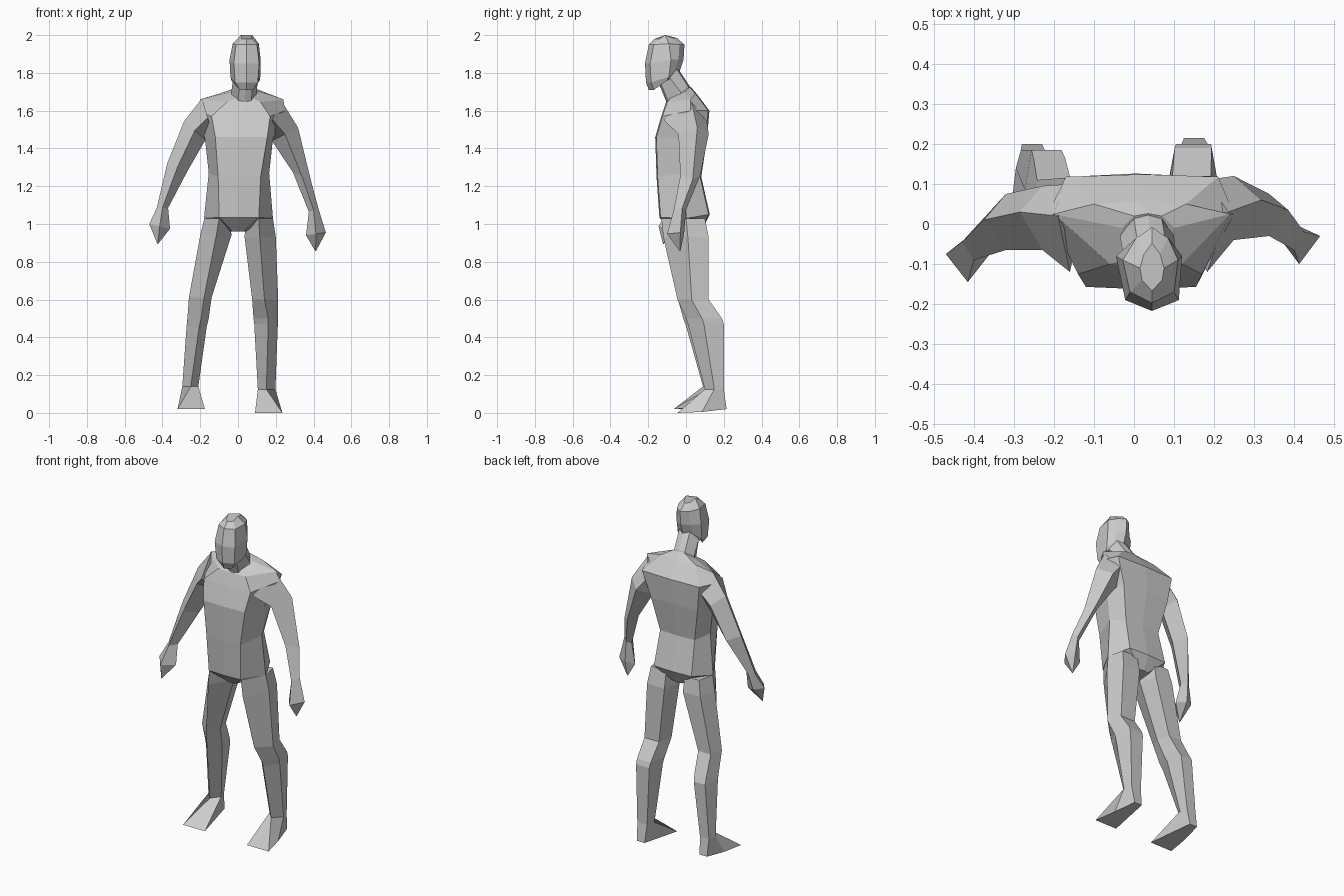
import bpy, bmesh

skin = bpy.data.materials.new("matte_grey")
skin.diffuse_color = (0.6, 0.6, 0.6, 1)


def loft(name, rings):
    """Join rings of equal point count into a closed flat-faced body."""
    bm = bmesh.new()
    loops = [[bm.verts.new(p) for p in r] for r in rings]
    n = len(loops[0])
    for a, b in zip(loops, loops[1:]):
        for i in range(n):
            j = (i + 1) % n
            bm.faces.new((a[i], a[j], b[j], b[i]))
    bm.faces.new(loops[0])
    bm.faces.new(loops[-1])
    bmesh.ops.remove_doubles(bm, verts=bm.verts, dist=0.0005)
    bmesh.ops.recalc_face_normals(bm, faces=bm.faces)
    me = bpy.data.meshes.new(name)
    bm.to_mesh(me)
    bm.free()
    me.materials.append(skin)
    ob = bpy.data.objects.new(name, me)
    bpy.context.collection.objects.link(ob)
    return ob


def body_ring(bump, zs, front, side, back):
    """Eight points: front, side and back pairs (x left, x right, y) with raised centres."""
    (zf, zm, zb), (fl, fr, fy), (sl, sr, sy), (bl, br, by) = zs, front, side, back
    return [(fl, fy, zf), ((fl + fr) / 2, fy - bump, zf), (fr, fy, zf), (sr, sy, zm),
            (br, by, zb), ((bl + br) / 2, by + bump, zb), (bl, by, zb), (sl, sy, zm)]


def arm_ring(xo, zo, xi, zi, yf, ym, yb):
    """Diamond: outer, front, inner and back points."""
    xm, zm = (xo + xi) / 2, (zo + zi) / 2
    return [(xo, ym, zo), (xm, yf, zm), (xi, ym, zi), (xm, yb, zm)]


def leg_ring(xo, xi, xf, yf, ym, yb, z):
    """Pentagon with a front ridge and a flat back."""
    k = 0.15
    return [(xo, ym, z), (xf, yf, z), (xi, ym, z),
            (xi + (xo - xi) * k, yb, z), (xo + (xi - xo) * k, yb, z)]


# Torso from crotch to shoulder ridge
torso = [
    ((.96, .96, .97), (-.03, .03, -.06), (-.04, .04, 0), (-.03, .03, .08)),
    ((1.035, 1.03, 1.05), (-.10, .11, -.135), (-.18, .185, 0), (-.12, .13, .12)),
    ((1.25, 1.27, 1.25), (-.105, .12, -.15), (-.155, .165, -.01), (-.11, .12, .075)),
    ((1.46, 1.45, 1.45), (-.12, .155, -.157), (-.175, .185, -.01), (-.15, .16, .105)),
    ((1.57, 1.60, 1.60), (-.14, .17, -.125), (-.215, .25, .025), (-.17, .21, .118)),
    ((1.645, 1.66, 1.69), (-.06, .12, -.10), (-.20, .24, .025), (-.10, .13, .05)),
    ((1.67, 1.70, 1.725), (0, .07, -.08), (-.03, .10, -.01), (0, .07, .02)),
]
loft("torso", [body_ring(.006, *r) for r in torso])

# Neck
neck = [
    ((1.64, 1.67, 1.70), (0, .07, -.095), (-.035, .10, -.03), (0, .07, .02)),
    ((1.65, 1.70, 1.73), (0, .07, -.095), (-.035, .10, -.03), (0, .07, .01)),
    ((1.76, 1.78, 1.82), (.01, .08, -.14), (-.025, .105, -.09), (.01, .08, -.05)),
]
loft("neck", [body_ring(.01, *r) for r in neck])

# Head from jaw to crown
head = [
    ((1.71, 1.76, 1.79), (.01, .08, -.17), (-.035, .115, -.10), (.01, .08, -.065)),
    ((1.75, 1.78, 1.81), (-.015, .105, -.185), (-.04, .118, -.09), (0, .09, -.06)),
    ((1.85, 1.87, 1.87), (-.022, .112, -.19), (-.045, .12, -.08), (0, .09, -.04)),
    ((1.95, 1.955, 1.95), (-.01, .10, -.17), (-.028, .11, -.09), (.005, .085, -.035)),
    ((1.98, 2.0, 1.985), (.02, .07, -.14), (.015, .075, -.11), (.025, .065, -.075)),
]
loft("head", [body_ring(.027, *r) for r in head])

# Arms: shoulder, deltoid, elbow, wrist
left_arm = [
    (-.19, 1.665, -.13, 1.46, -.12, .02, .10),
    (-.285, 1.545, -.172, 1.445, -.065, .03, .095),
    (-.375, 1.32, -.265, 1.285, -.065, .01, .075),
    (-.43, 1.085, -.37, 1.085, -.09, -.045, -.02),
]
right_arm = [
    (.235, 1.645, .13, 1.46, -.12, .03, .11),
    (.318, 1.51, .18, 1.44, -.04, .06, .12),
    (.385, 1.235, .29, 1.275, -.03, .035, .075),
    (.425, 1.085, .375, 1.065, -.065, -.02, 0),
]
# Hands: wrist, palm, fingertip
left_hand = [left_arm[-1], (-.47, 1.0, -.36, .975, -.145, -.075, -.045),
             (-.427, .895, -.423, .895, -.122, -.12, -.118)]
right_hand = [right_arm[-1], (.465, .955, .36, .94, -.10, -.03, -.01),
              (.413, .857, .409, .857, -.034, -.032, -.03)]
for part, rings in (("left_arm", left_arm), ("right_arm", right_arm),
                    ("left_hand", left_hand), ("right_hand", right_hand)):
    loft(part, [arm_ring(*r) for r in rings])

# Legs: hip, upper thigh, knee, shin, calf, ankle
left_leg = [
    (-.178, -.04, -.10, -.13, .0, .10, 1.03),
    (-.20, -.035, -.115, -.12, .01, .115, .94),
    (-.26, -.14, -.18, -.045, .03, .11, .61),
    (-.268, -.155, -.195, -.015, .07, .165, .50),
    (-.272, -.165, -.205, .0, .085, .185, .46),
    (-.295, -.21, -.25, .09, .14, .185, .14),
]
right_leg = [
    (.185, .04, .11, -.13, .0, .10, 1.03),
    (.20, .035, .115, -.12, .01, .12, .93),
    (.213, .075, .14, -.045, .03, .12, .60),
    (.213, .082, .16, .0, .085, .19, .50),
    (.211, .086, .16, .01, .095, .20, .47),
    (.198, .105, .15, .10, .15, .20, .125),
]
for part, rings in (("left_leg", left_leg), ("right_leg", right_leg)):
    loft(part, [leg_ring(*r) for r in rings])


# Feet: wedge from the ankle down to a narrow heel and a wide toe edge
def foot(name, ankle, toe_out, toe_in, toe_y, heel_x, heel_y, z):
    xo, xi, xf, yf, ym, yb, az = ankle
    w = 0.025 if toe_in > toe_out else -0.025
    sole = [((toe_out + heel_x) / 2 - w * .6, (toe_y + heel_y) / 2, z + .005),
            (toe_out, toe_y, z), (toe_in, toe_y, z),
            (heel_x + w, heel_y, z + .02), (heel_x - w, heel_y, z + .02)]
    loft(name, [leg_ring(*ankle), sole])


foot("left_foot", left_leg[-1], -.32, -.175, -.065, -.255, .20, .02)
foot("right_foot", right_leg[-1], .235, .09, -.045, .15, .215, 0)
